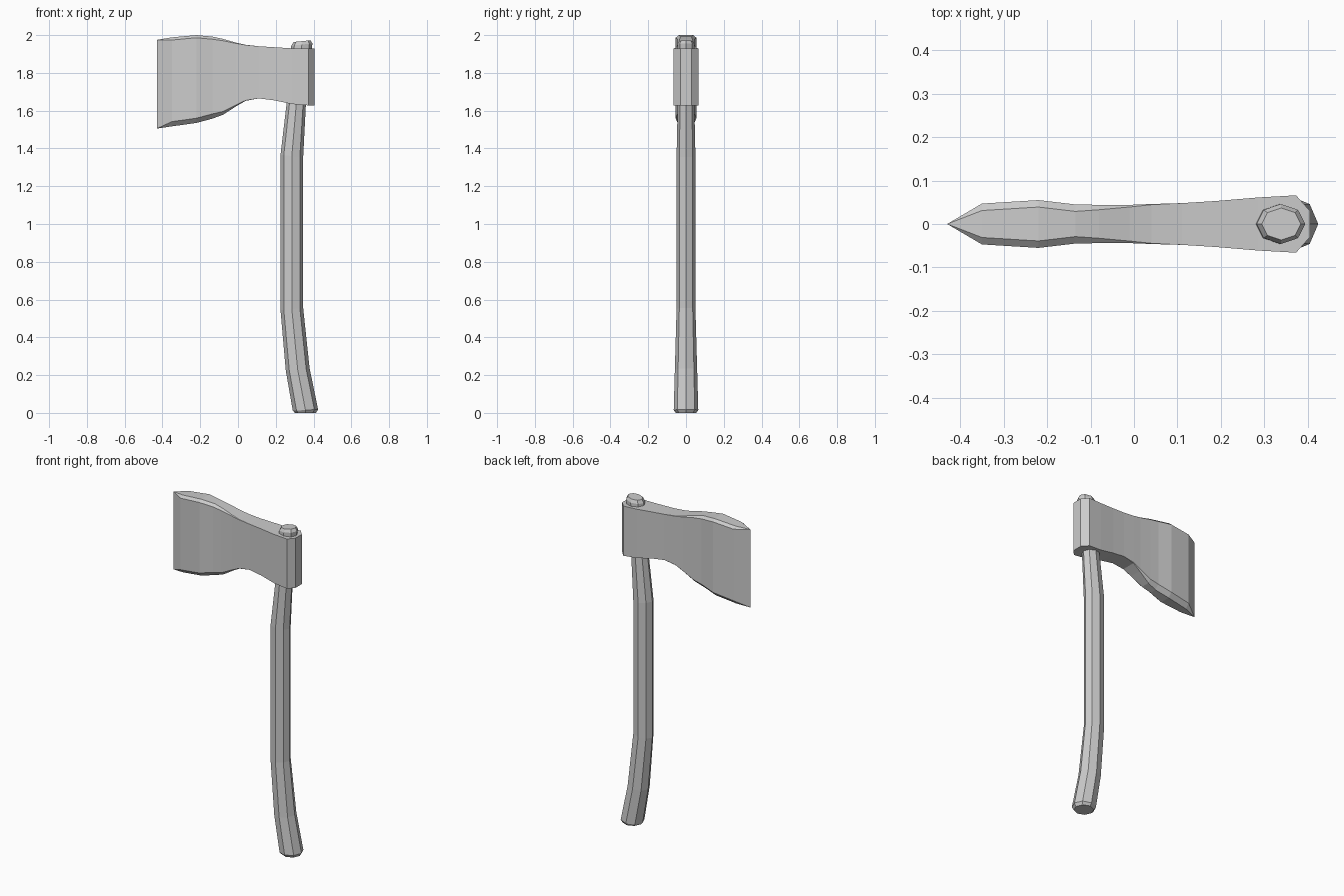
import bpy, bmesh
from math import cos, sin, pi


def loft(name, rings):
    """Skin a list of equal-length closed rings and cap both ends."""
    bm = bmesh.new()
    loops = [[bm.verts.new(p) for p in ring] for ring in rings]
    n = len(loops[0])
    for a, b in zip(loops, loops[1:]):
        for i in range(n):
            j = (i + 1) % n
            bm.faces.new((a[i], a[j], b[j], b[i]))
    bm.faces.new(loops[0][::-1])
    bm.faces.new(loops[-1])
    bmesh.ops.remove_doubles(bm, verts=bm.verts, dist=0.0005)
    bmesh.ops.recalc_face_normals(bm, faces=bm.faces)
    mesh = bpy.data.meshes.new(name)
    bm.to_mesh(mesh)
    bm.free()
    obj = bpy.data.objects.new(name, mesh)
    bpy.context.collection.objects.link(obj)
    return obj


def handle_ring(z, cx, rx, ry, tilt):
    """Octagon across the handle, tilted along x."""
    return [(cx + rx * cos(i * pi / 4), ry * sin(i * pi / 4),
             z + tilt * rx * cos(i * pi / 4)) for i in range(8)]


def head_ring(x, hy, top, bottom, c):
    """Slab section whose long edges are chamfered by the factor c."""
    ty, by = hy - 0.016 * c, hy - 0.024 * c
    half = [(by, bottom), (hy, bottom + 0.025 * c),
            (hy, top - 0.014 * c), (ty, top)]
    return [(x, y, z) for y, z in half] + [(x, -y, z) for y, z in half[::-1]]


# Octagonal bent handle: z, centre x, radius x, radius y, tilt
loft("handle", [handle_ring(*s) for s in (
    (0.000, 0.357, 0.056, 0.054, 0.0),
    (0.015, 0.357, 0.067, 0.065, 0.05),
    (0.230, 0.316, 0.063, 0.059, 0.1),
    (0.550, 0.285, 0.060, 0.050, 0.1),
    (1.360, 0.285, 0.060, 0.050, -0.1),
    (1.630, 0.308, 0.051, 0.044, -0.1),
    (1.950, 0.338, 0.056, 0.046, 0.1),
    (1.968, 0.339, 0.045, 0.037, 0.1))])

# Axe head from cutting edge to poll: x, half thickness, top, bottom, chamfer
loft("axe_head", [head_ring(*s) for s in (
    (-0.430, 0.000, 1.975, 1.505, 0.0),
    (-0.350, 0.047, 1.988, 1.517, 1.0),
    (-0.220, 0.055, 2.000, 1.535, 1.0),
    (-0.135, 0.045, 1.992, 1.558, 1.0),
    (-0.080, 0.044, 1.980, 1.578, 0.7),
    (-0.010, 0.044, 1.960, 1.623, 0.3),
    (0.040, 0.046, 1.949, 1.652, 0.1),
    (0.110, 0.048, 1.941, 1.665, 0.0),
    (0.190, 0.053, 1.936, 1.655, 0.0),
    (0.285, 0.061, 1.930, 1.635, 0.0),
    (0.373, 0.066, 1.928, 1.628, 0.0),
    (0.405, 0.030, 1.928, 1.628, 0.0))])
